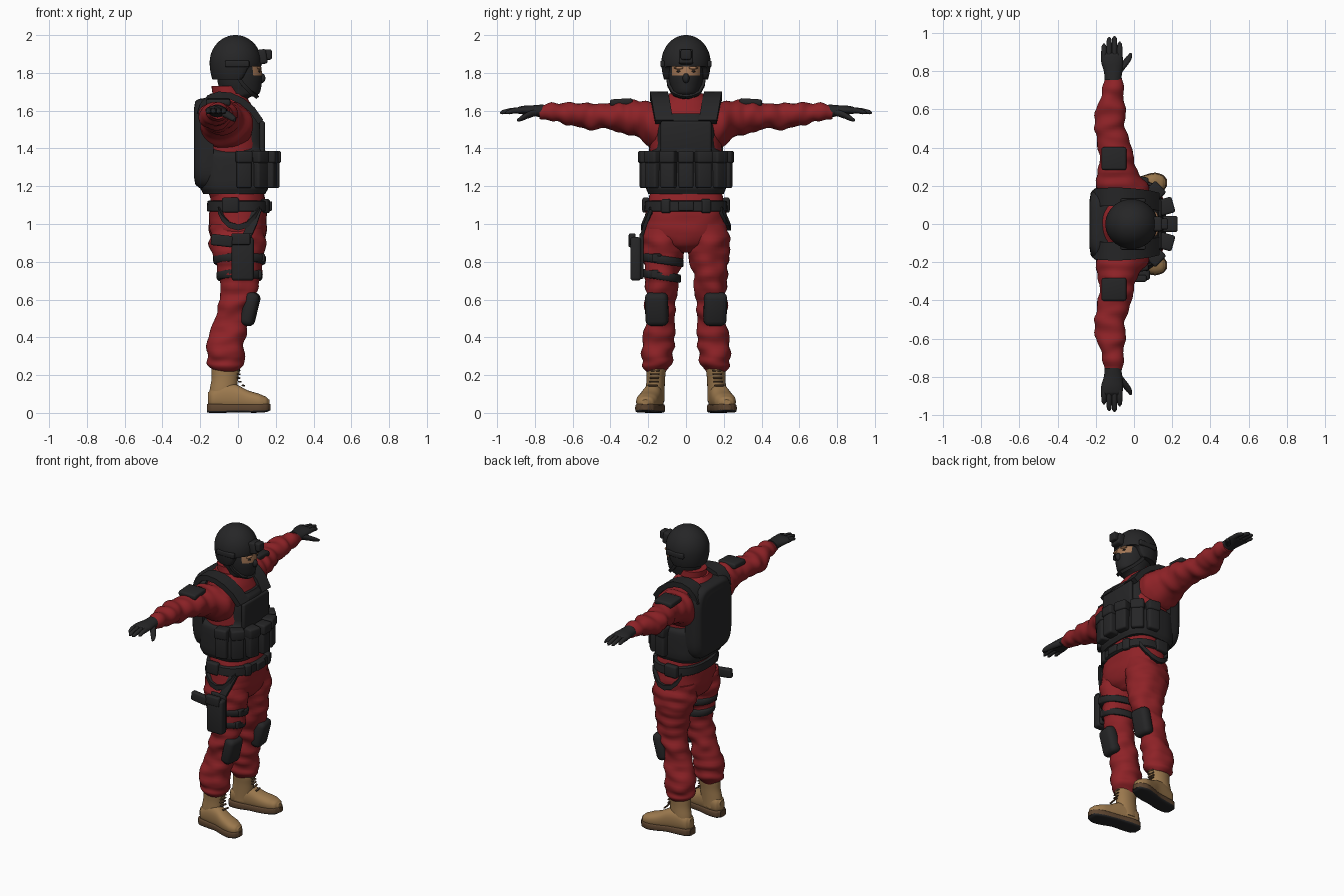
import bpy, bmesh, math
from mathutils import Vector, Matrix, Euler, noise


def material(name, rgb):
    m = bpy.data.materials.new(name)
    m.diffuse_color = (*rgb, 1)
    return m


RED = material("red cloth", (0.27, 0.016, 0.02))
BLACK = material("black gear", (0.019, 0.019, 0.02))
TAN = material("tan leather", (0.33, 0.19, 0.075))
BROWN = material("brown welt", (0.11, 0.06, 0.03))
SKIN = material("skin", (0.36, 0.18, 0.09))


def finish(bm, name, mats, mirror=False, rule=None, angle=50):
    """Turn a bmesh into an object; optional mirror in y and colour rule."""
    bmesh.ops.recalc_face_normals(bm, faces=bm.faces[:])
    if rule:
        for f in bm.faces:
            f.material_index = rule(f.calc_center_median())
    me = bpy.data.meshes.new(name)
    bm.to_mesh(me)
    bm.free()
    for m in mats:
        me.materials.append(m)
    me.shade_smooth()
    me.set_sharp_from_angle(angle=math.radians(angle))
    ob = bpy.data.objects.new(name, me)
    bpy.context.collection.objects.link(ob)
    if mirror:
        mod = ob.modifiers.new("mirror", 'MIRROR')
        mod.use_axis = (False, True, False)
        mod.use_mirror_merge = False
    return ob


def skin_rings(bm, rings, closed=False):
    n = len(rings[0])
    for i in range(len(rings) - (0 if closed else 1)):
        a, b = rings[i], rings[(i + 1) % len(rings)]
        for j in range(n):
            bm.faces.new((a[j], a[(j + 1) % n], b[(j + 1) % n], b[j]))
    if not closed:
        bm.faces.new(rings[0])
        bm.faces.new(rings[-1])


def loft(name, axis, secs, mats, n=2.0, steps=4, seg=28, folds=0, tilt=0, **kw):
    """Superellipse sections (t, centre a, centre b, radius a, radius b), spline-blended."""
    secs = [Vector(s) for s in secs]
    dense = []
    for i in range(len(secs) - 1):
        p0, p1, p2, p3 = secs[max(i - 1, 0)], secs[i], secs[i + 1], secs[min(i + 2, len(secs) - 1)]
        for k in range(steps):
            u = k / steps
            q = 0.5 * (2 * p1 + (p2 - p0) * u + (2 * p0 - 5 * p1 + 4 * p2 - p3) * u * u
                       + (3 * p1 - p0 - 3 * p2 + p3) * u ** 3)
            q[0] = p1[0] + (p2[0] - p1[0]) * u
            dense.append(q)
    dense.append(secs[-1])
    bm = bmesh.new()
    rings = []
    for t, a, b, ra, rb in dense:
        ring = []
        for j in range(seg):
            w = 2 * math.pi * j / seg
            c, s = math.cos(w), math.sin(w)
            ca = math.copysign(abs(c) ** (2 / n), c)
            sb = math.copysign(abs(s) ** (2 / n), s)
            freq = {'z': (9, 9, 20), 'y': (9, 20, 9), 'x': (20, 9, 9)}[axis]
            pa, pb = a + ra * ca, b + rb * sb
            mk = {'z': lambda x, y: Vector((x, y, t + tilt * (y - b))),
                  'y': lambda x, y: Vector((x, t, y)),
                  'x': lambda x, y: Vector((t, x, y))}[axis]
            if folds:
                p = mk(pa, pb)
                d = folds * noise.noise(Vector([p[i] * freq[i] for i in range(3)]))
                pa, pb = pa + d * c, pb + d * s
            ring.append(bm.verts.new(mk(pa, pb)))
        rings.append(ring)
    skin_rings(bm, rings)
    return finish(bm, name, mats, **kw)


def box(name, loc, size, mats, bevel=0.012, rot=(0, 0, 0), **kw):
    bm = bmesh.new()
    bmesh.ops.create_cube(bm, size=1, matrix=Matrix.LocRotScale(Vector(loc), Euler(rot), Vector(size)))
    bmesh.ops.bevel(bm, geom=bm.edges[:], offset=bevel, segments=3, profile=0.5, affect='EDGES')
    return finish(bm, name, mats, **kw)


def band(name, pts, side, width, thick, mats, **kw):
    """Flat strap along points, its width along the side vector."""
    bm, side, rings = bmesh.new(), Vector(side), []
    pts = [Vector(p) for p in pts]
    for i, p in enumerate(pts):
        tan = (pts[min(i + 1, len(pts) - 1)] - pts[max(i - 1, 0)]).normalized()
        nor = tan.cross(side).normalized() * thick / 2
        w = side * width / 2
        rings.append([bm.verts.new(p + q) for q in (w + nor, w - nor, -w - nor, -w + nor)])
    skin_rings(bm, rings)
    return finish(bm, name, mats, **kw)


def ball(name, loc, size, mats, **kw):
    bm = bmesh.new()
    bmesh.ops.create_uvsphere(bm, u_segments=20, v_segments=12, radius=1,
                              matrix=Matrix.LocRotScale(Vector(loc), None, Vector(size)))
    return finish(bm, name, mats, **kw)


# ---- clothing
loft("hips", 'z', [(.85, 0, 0, .08, .05), (.89, 0, 0, .13, .15), (.95, 0, 0, .15, .215), (1.02, 0, 0, .155, .218),
                   (1.1, 0, 0, .15, .203), (1.2, -.01, 0, .14, .18)], [RED], n=2.3, folds=.01, seg=40)
loft("trouser_leg", 'z', [(1.0, 0, .11, .14, .105), (.9, 0, .118, .15, .112), (.8, .008, .125, .128, .103),
                          (.7, .008, .127, .107, .088), (.6, -.008, .138, .09, .079), (.5, -.032, .137, .092, .076),
                          (.4, -.05, .145, .1, .083), (.3, -.067, .155, .1, .086), (.255, -.067, .157, .092, .078),
                          (.22, -.06, .157, .06, .05)], [RED], folds=.02, steps=6, seg=36, mirror=True)
loft("jacket", 'z', [(1.1, 0, 0, .14, .185), (1.2, -.02, 0, .15, .185), (1.4, -.03, 0, .16, .19),
                     (1.5, -.045, 0, .165, .19), (1.58, -.055, 0, .15, .18), (1.64, -.06, 0, .125, .15),
                     (1.69, -.055, 0, .09, .09)], [RED], n=2.3, folds=.008, seg=40)
loft("collar", 'z', [(1.62, -.04, 0, .1, .1), (1.68, -.05, 0, .085, .085), (1.73, -.06, 0, .08, .08)],
     [RED], tilt=0)
loft("sleeve", 'y', [(.1, -.05, 1.53, .13, .11), (.18, -.055, 1.525, .138, .128), (.25, -.078, 1.555, .113, .1),
                     (.33, -.095, 1.57, .094, .085), (.42, -.1, 1.57, .085, .073), (.5, -.125, 1.57, .082, .07),
                     (.58, -.124, 1.573, .075, .064), (.66, -.115, 1.588, .062, .053), (.74, -.11, 1.593, .053, .043),
                     (.775, -.11, 1.595, .045, .035)], [RED], folds=.018, steps=6, mirror=True)
box("sleeve_patch", (-.105, .342, 1.645), (.13, .12, .036), [BLACK], rot=(-.06, 0, 0), mirror=True)

# ---- gloves
loft("glove_palm", 'y', [(.755, -.11, 1.597, .044, .036), (.8, -.11, 1.6, .048, .029), (.85, -.115, 1.603, .057, .024),
                         (.885, -.116, 1.602, .056, .019), (.895, -.116, 1.602, .05, .012)], [BLACK], mirror=True)
for i, (x, tip) in enumerate([(-.157, .945), (-.13, .98), (-.102, .985), (-.075, .955)]):
    loft(f"glove_finger_{i}", 'y', [(.87, x, 1.602, .015, .016), ((.87 + tip) / 2, x, 1.6, .0145, .014),
                                    (tip - .012, x, 1.592, .012, .011), (tip, x, 1.589, .004, .004)],
         [BLACK], seg=12, mirror=True)
loft("glove_thumb", 'y', [(.79, -.085, 1.592, .022, .02), (.84, -.05, 1.575, .022, .018), (.875, -.026, 1.558, .016, .014),
                          (.895, -.018, 1.55, .006, .006)], [BLACK], seg=14, mirror=True)

# ---- vest
loft("vest_body", 'z', [(1.16, -.02, 0, .165, .2), (1.19, -.02, 0, .18, .212), (1.35, -.025, 0, .177, .21),
                        (1.375, -.03, 0, .176, .2), (1.4, -.033, 0, .176, .165), (1.5, -.045, 0, .182, .162),
                        (1.56, -.047, 0, .175, .15), (1.585, -.05, 0, .16, .125)], [BLACK], n=3.2, seg=48)
loft("vest_back_plate", 'x', [(-.234, 0, 1.43, .12, .18), (-.226, 0, 1.43, .165, .22), (-.195, 0, 1.425, .192, .24),
                              (-.13, 0, 1.42, .196, .245)], [BLACK], n=4.5, seg=48)
band("shoulder_strap", [(-.2, .13, 1.58), (-.185, .138, 1.63), (-.15, .142, 1.668), (-.1, .143, 1.684),
                        (-.04, .142, 1.678), (.02, .135, 1.65), (.075, .127, 1.605), (.12, .115, 1.54)],
     (0, 1, 0), .095, .035, [BLACK], mirror=True)
box("chest_panel", (.128, 0, 1.46), (.03, .27, .17), [BLACK], bevel=.013)

# ---- magazine pouches around the vest front
for i, (x, y, ang) in enumerate([(.185, 0, 0), (.165, .092, .28), (.11, .168, .75), (.03, .207, 1.4)]):
    r, m = (0, 0, ang), i > 0
    box(f"pouch_{i}", (x, y, 1.275), (.07, .078, .17), [BLACK], rot=r, mirror=m)
    box(f"pouch_flap_{i}", (x + .004 * math.cos(ang), y + .004 * math.sin(ang), 1.355),
        (.078, .085, .065), [BLACK], rot=r, mirror=m)

# ---- belt and hip gear
loft("belt", 'z', [(1.065, .003, 0, .16, .213), (1.07, .003, 0, .167, .22), (1.12, .003, 0, .165, .216),
                   (1.125, .003, 0, .155, .207)], [BLACK], n=2.4, seg=44, steps=2)
box("belt_buckle", (.168, 0, 1.095), (.025, .08, .05), [BLACK], bevel=.006)
box("belt_pouch", (.145, .105, 1.095), (.04, .05, .075), [BLACK], rot=(0, 0, .35), mirror=True)
box("belt_side_pouch", (-.04, .212, 1.1), (.09, .04, .08), [BLACK], mirror=True)
band("hip_sling", [(-.1, .19, 1.075), (-.08, .207, 1.03), (-.045, .22, .995), (0, .226, .982), (.045, .222, .995),
                   (.085, .205, 1.035), (.11, .185, 1.075)], (0, 0, 1), .032, .022, [BLACK], mirror=True)

# ---- thigh holster on the right leg
band("holster_drop_strap", [(.1, -.185, 1.075), (.075, -.215, 1.0), (.04, -.24, .92)], (1, 0, 0), .05, .018, [BLACK])
box("holster_plate", (.02, -.235, .83), (.11, .022, .24), [BLACK], bevel=.008)
box("holster_body", (.025, -.266, .815), (.118, .058, .23), [BLACK], bevel=.016)
box("pistol_slide", (.015, -.285, .92), (.1, .036, .06), [BLACK], bevel=.008)
box("pistol_grip", (-.085, -.287, .912), (.115, .036, .06), [BLACK], bevel=.01, rot=(0, .12, 0))
for i, (z, rx, ry, cy) in enumerate([(.81, .138, .112, -.125), (.725, .12, .1, -.127)]):
    loft(f"thigh_strap_{i}", 'z', [(z - .022, .008, cy, rx - .006, ry - .004), (z - .016, .008, cy, rx, ry),
                                   (z + .016, .008, cy, rx + .003, ry), (z + .022, .008, cy, rx - .004, ry - .004)],
         [BLACK], tilt=-.15, steps=2)
    box(f"strap_buckle_{i}", (rx - .01, cy - .03, z + .01), (.03, .05, .045), [BLACK], bevel=.007)

# ---- knee pads
box("knee_pad", (.064, .155, .55), (.075, .122, .18), [BLACK], bevel=.03, rot=(0, .24, .12), mirror=True)

# ---- boots
loft("boot_shaft", 'z', [(.06, -.085, .163, .07, .05), (.12, -.078, .163, .072, .05), (.18, -.07, .16, .07, .049),
                         (.235, -.065, .158, .075, .052), (.25, -.065, .158, .07, .048)], [TAN], mirror=True)
loft("boot_foot", 'x', [(-.158, .162, .075, .025, .035), (-.14, .163, .075, .045, .05), (-.08, .168, .085, .052, .07),
                        (-.01, .18, .082, .052, .068), (.05, .195, .068, .056, .052), (.11, .208, .06, .056, .042),
                        (.15, .213, .053, .04, .032), (.166, .215, .05, .02, .02)], [TAN], n=2.4, mirror=True)
loft("boot_sole", 'x', [(-.165, .162, .024, .03, .022), (-.145, .163, .024, .05, .024), (-.08, .168, .024, .055, .024),
                        (-.01, .18, .025, .054, .022), (.05, .195, .024, .06, .023), (.11, .209, .025, .06, .024),
                        (.155, .214, .027, .042, .022), (.172, .216, .03, .02, .016)],
     [BROWN, BLACK], n=5, mirror=True, rule=lambda c: int(c.z < .016))
for i in range(5):  # laces
    box(f"boot_lace_{i}", (.004 + .012 * max(0, 2 - i) * (2 - i) / 2, .174 - .003 * i, .145 + .02 * i),
        (.012, .05, .008), [BROWN], bevel=.003, rot=(0, .3, .15), mirror=True)

# ---- head with balaclava, eye opening left bare
loft("head", 'z', [(1.62, -.045, 0, .065, .068), (1.67, -.025, 0, .085, .07), (1.69, .012, 0, .1, .072),
                   (1.74, .01, 0, .115, .085), (1.785, .008, 0, .12, .092), (1.835, .003, 0, .118, .094),
                   (1.9, -.005, 0, .11, .09)], [BLACK, SKIN], seg=48,
     rule=lambda c: int(1.786 < c.z < 1.834 and c.x > .075))
ball("nose", (.125, 0, 1.772), (.02, .018, .026), [BLACK])
ball("eyebrow", (.112, .035, 1.826), (.014, .028, .008), [SKIN], mirror=True)
ball("eye", (.112, .036, 1.808), (.008, .014, .006), [BLACK], mirror=True)

# ---- helmet: dome with a rim that drops behind the face
bm = bmesh.new()
bmesh.ops.create_uvsphere(bm, u_segments=48, v_segments=40, radius=1)
for v in bm.verts:
    x, y = -.013 + .137 * v.co.x, .13 * v.co.y
    z = 1.855 + (.145 if v.co.z > 0 else .2) * v.co.z
    u = min(max((x - .015) / .05, 0), 1)
    v.co = (x, y, max(z, 1.765 + .07 * u * u * (3 - 2 * u)))
bmesh.ops.remove_doubles(bm, verts=bm.verts[:], dist=.0005)
finish(bm, "helmet_shell", [BLACK])
box("helmet_mount", (.125, 0, 1.885), (.055, .076, .078), [BLACK], bevel=.012, rot=(0, -.15, 0))
box("helmet_mount_clip", (.158, 0, 1.897), (.042, .056, .055), [BLACK], bevel=.009)
box("helmet_rail", (-.005, .124, 1.848), (.13, .022, .034), [BLACK], bevel=.007, mirror=True)
band("chin_strap", [(-.01, .1, 1.79), (.03, .092, 1.735), (.07, .07, 1.695), (.095, .03, 1.678), (.1, 0, 1.674)],
     (.8, 0, .6), .02, .014, [BLACK], mirror=True)
